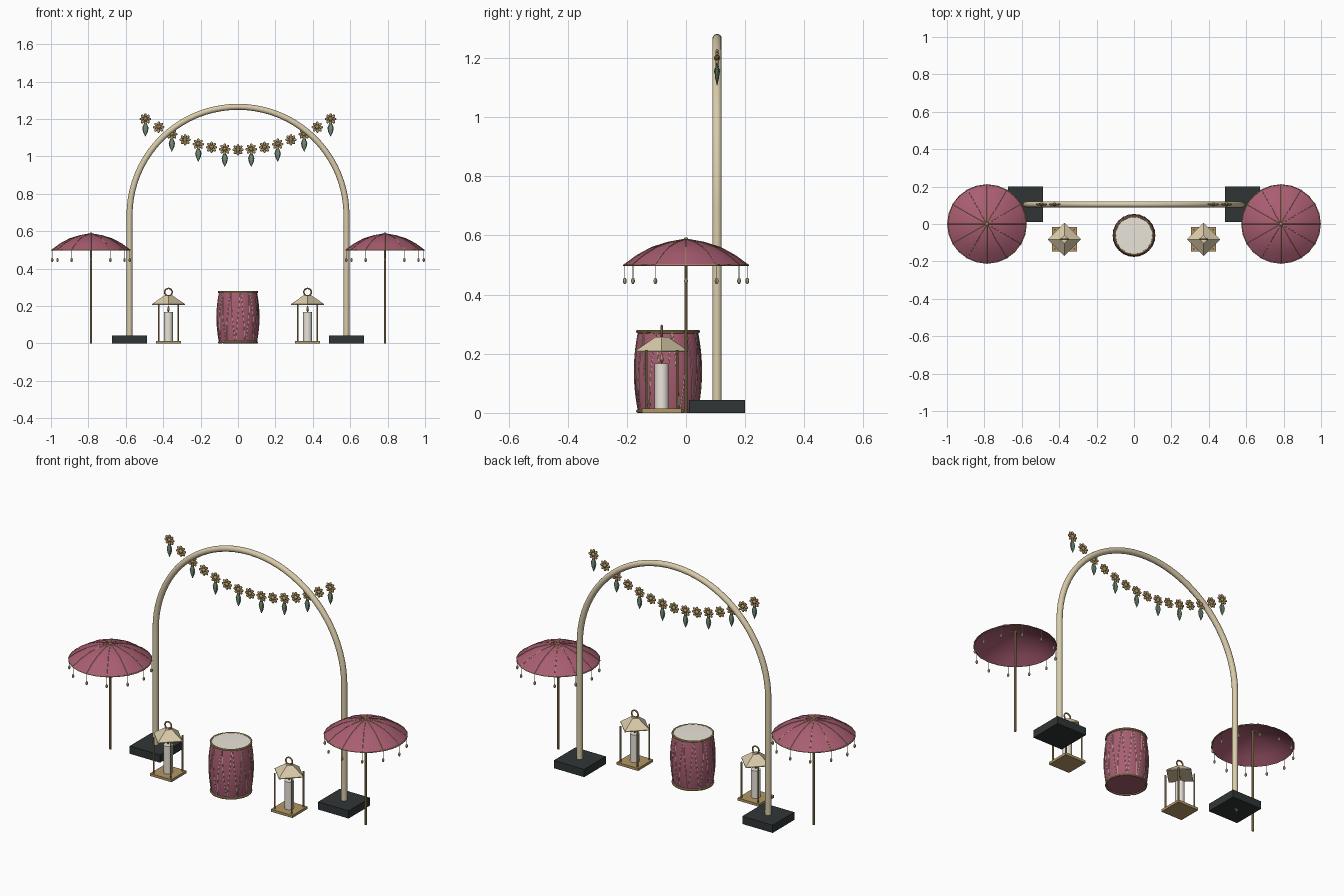
import bpy, bmesh, math
from math import sin, cos, pi, tau
from mathutils import Vector, Matrix

if "Cube" in bpy.data.objects:
    bpy.data.objects.remove(bpy.data.objects["Cube"])

def mat(name, r, g, b):
    m = bpy.data.materials.new(name)
    m.diffuse_color = (r, g, b, 1)
    m.use_nodes = True
    m.node_tree.nodes["Principled BSDF"].inputs["Base Color"].default_value = m.diffuse_color
    return m

PINK = mat("rose_fabric", .40, .11, .17)
CREAM = mat("cream", .70, .60, .40)
GOLD = mat("gold", .45, .31, .13)
DARK = mat("charcoal", .03, .036, .036)
GREEN = mat("leaf_green", .17, .26, .19)
WHITE = mat("ivory", .82, .78, .70)

def finish(name, bm, m, smooth=True):
    bmesh.ops.recalc_face_normals(bm, faces=bm.faces[:])
    me = bpy.data.meshes.new(name)
    bm.to_mesh(me)
    bm.free()
    me.materials.append(m)
    ob = bpy.data.objects.new(name, me)
    bpy.context.collection.objects.link(ob)
    if smooth:
        bpy.context.view_layer.objects.active = ob
        bpy.ops.object.select_all(action='DESELECT')
        ob.select_set(True)
        bpy.ops.object.shade_smooth_by_angle(angle=math.radians(35))
    return ob

def add_lathe(bm, prof, n, at=(0, 0, 0), phase=0.0):
    """Revolve (radius, z) points about z; radius 0 becomes a pole."""
    at, rings = Vector(at), []
    for r, z in prof:
        k = 1 if r == 0 else n
        rings.append([bm.verts.new(at + Vector((r * cos(phase + tau * i / n),
                      r * sin(phase + tau * i / n), z))) for i in range(k)])
    for a, b in zip(rings, rings[1:]):
        for i in range(n):
            j = (i + 1) % n
            q = [a[i % len(a)], a[j % len(a)], b[j % len(b)], b[i % len(b)]]
            q = list(dict.fromkeys(q))
            if len(q) > 2:
                bm.faces.new(q)
    return rings

def add_tube(bm, pts, r, n=6, closed=False):
    """Round tube along a path."""
    pts = [Vector(p) for p in pts]
    c, rings = len(pts), []
    for i, p in enumerate(pts):
        a = pts[i - 1] if (i or closed) else p
        b = pts[(i + 1) % c] if (i < c - 1 or closed) else p
        t = (b - a).normalized()
        u = t.cross(Vector((0, 1, 0)) if abs(t.y) < .8 else Vector((0, 0, 1))).normalized()
        v = t.cross(u)
        rings.append([bm.verts.new(p + r * (u * cos(tau * k / n) + v * sin(tau * k / n)))
                      for k in range(n)])
    for i in range(c if closed else c - 1):
        a, b = rings[i], rings[(i + 1) % c]
        for k in range(n):
            bm.faces.new((a[k], a[(k + 1) % n], b[(k + 1) % n], b[k]))
    if not closed:
        bm.faces.new(rings[0])
        bm.faces.new(rings[-1])

def add_box(bm, c, s):
    bmesh.ops.create_cube(bm, size=1, matrix=Matrix.Translation(c) @ Matrix.Diagonal((*s, 1)))

def add_ball(bm, c, s, rot=Matrix(), u=10, v=6):
    bmesh.ops.create_uvsphere(bm, u_segments=u, v_segments=v, radius=1,
        matrix=Matrix.Translation(c) @ rot @ Matrix.Diagonal((*s, 1)))

def circle(c, r, n, plane="xy"):
    c = Vector(c)
    return [c + r * (Vector((cos(tau * i / n), sin(tau * i / n), 0)) if plane == "xy"
            else Vector((cos(tau * i / n), 0, sin(tau * i / n)))) for i in range(n)]

# Arch: two legs joined by a half circle
AY, AR, AZ = .105, .58, .685
path = [(-AR, AY, 0)] + [(-AR * cos(pi * i / 40), AY, AZ + AR * sin(pi * i / 40))
                         for i in range(41)] + [(AR, AY, 0)]
bm = bmesh.new()
add_tube(bm, path, .016, 14)
finish("arch_frame", bm, CREAM)

# Garland: flowers with hanging leaves
petals, hearts, leaves = bmesh.new(), bmesh.new(), bmesh.new()
for i in range(15):
    x = -.495 + .99 * i / 14
    z = 1.035 + .165 * (x / .495) ** 2
    for k in range(8):
        a = tau * k / 8
        add_ball(petals, (x + .02 * cos(a), AY, z + .02 * sin(a)), (.011, .006, .0075),
                 Matrix.Rotation(-a, 4, 'Y'), 8, 5)
    add_ball(hearts, (x, AY, z), (.011, .011, .011), u=8)
    if i % 2 == 0:
        add_lathe(leaves, [(0, -.015), (.008, -.025), (.017, -.048), (.013, -.068), (0, -.096)],
                  8, (x, AY, z))
bmesh.ops.scale(leaves, vec=(1, .5, 1), verts=leaves.verts[:],
                space=Matrix.Translation((0, -AY, 0)))
finish("garland_petals", petals, GOLD)
finish("garland_flower_centres", hearts, GOLD)
finish("garland_leaves", leaves, GREEN)

# Drum: barrel, skins, hoops and lacing
DX, DY = 0, -.061
def barrel(z):
    return .101 + .013 * (1 - ((z - .14) / .134) ** 2)
bm = bmesh.new()
zs = [.006 + .268 * i / 10 for i in range(11)]
add_lathe(bm, [(0, .006)] + [(barrel(z), z) for z in zs] + [(0, .274)], 36, (DX, DY, 0))
finish("drum_body", bm, PINK)
bm = bmesh.new()
add_lathe(bm, [(.098, .27), (.098, .278), (0, .28)], 36, (DX, DY, 0))
finish("drum_skin", bm, WHITE)
bm = bmesh.new()
for z in (.006, .275):
    add_tube(bm, circle((DX, DY, z), .102, 36), .006, 8, True)
finish("drum_hoops", bm, GOLD)
bm = bmesh.new()
for i in range(12):
    for s in (0, 1):
        a0 = tau * (i + s * .5) / 12
        d = (1 - 2 * s) * .12
        add_tube(bm, [(DX + barrel(z) * cos(a0 + d * (z / .14 - 1)),
                       DY + barrel(z) * sin(a0 + d * (z / .14 - 1)), z) for z in zs], .0015, 5)
finish("drum_lacing", bm, CREAM)

for side, sx in (("left", -1), ("right", 1)):
    # Arch foot
    bm = bmesh.new()
    add_box(bm, (sx * AR, AY, .0215), (.187, .19, .043))
    finish(side + "_arch_base", bm, DARK, False)

    # Parasol: canopy, ribs, rim, pole and tassels
    px = sx * .786
    prof = [(.21, .5), (.165, .533), (.115, .56), (.06, .577), (0, .588)]
    bm = bmesh.new()
    add_lathe(bm, prof + [(r, z - .004) for r, z in prof[-2::-1]] + prof[:1], 24, (px, 0, 0))
    finish(side + "_parasol_canopy", bm, PINK)
    trim, tassel = bmesh.new(), bmesh.new()
    add_tube(trim, circle((px, 0, .499), .21, 24), .003, 6, True)
    for k in range(12):
        a = tau * k / 12
        add_tube(trim, [(px + r * cos(a), r * sin(a), z) for r, z in prof], .0018, 5)
        tx, ty = px + .207 * cos(a), .207 * sin(a)
        add_tube(tassel, [(tx, ty, .5), (tx, ty, .455)], .0013, 5)
        add_ball(tassel, (tx, ty, .446), (.0065, .0065, .011), u=8)
    finish(side + "_parasol_ribs", trim, GOLD)
    finish(side + "_parasol_tassels", tassel, CREAM)
    bm = bmesh.new()
    add_tube(bm, [(px, 0, 0), (px, 0, .586)], .006, 10)
    add_ball(bm, (px, 0, .587), (.008, .008, .006))
    finish(side + "_parasol_pole", bm, GOLD)

    # Lantern: base, posts, roof, ring and candle
    lx, ly = sx * .372, -.082
    bm = bmesh.new()
    add_box(bm, (lx, ly, .007), (.132, .132, .014))
    for dx in (-1, 1):
        for dy in (-1, 1):
            x, y = lx + dx * .052, ly + dy * .052
            add_tube(bm, [(x, y, .01), (x, y, .212)], .0045, 8)
    finish(side + "_lantern_frame", bm, GOLD)
    bm = bmesh.new()
    add_lathe(bm, [(0, .206), (.089, .206), (.089, .21), (.022, .256), (0, .256)], 4, (lx, ly, 0))
    finish(side + "_lantern_roof", bm, CREAM, False)
    bm = bmesh.new()
    add_tube(bm, circle((lx, ly, .274), .02, 20, "xz"), .004, 8, True)
    finish(side + "_lantern_ring", bm, GOLD)
    bm = bmesh.new()
    add_lathe(bm, [(0, .014), (.024, .014), (.024, .167), (0, .167)], 20, (lx, ly, 0))
    finish(side + "_candle", bm, WHITE)
    bm = bmesh.new()
    add_lathe(bm, [(0, .165), (.007, .178), (.005, .19), (0, .206)], 10, (lx, ly, 0))
    finish(side + "_flame", bm, GOLD)
